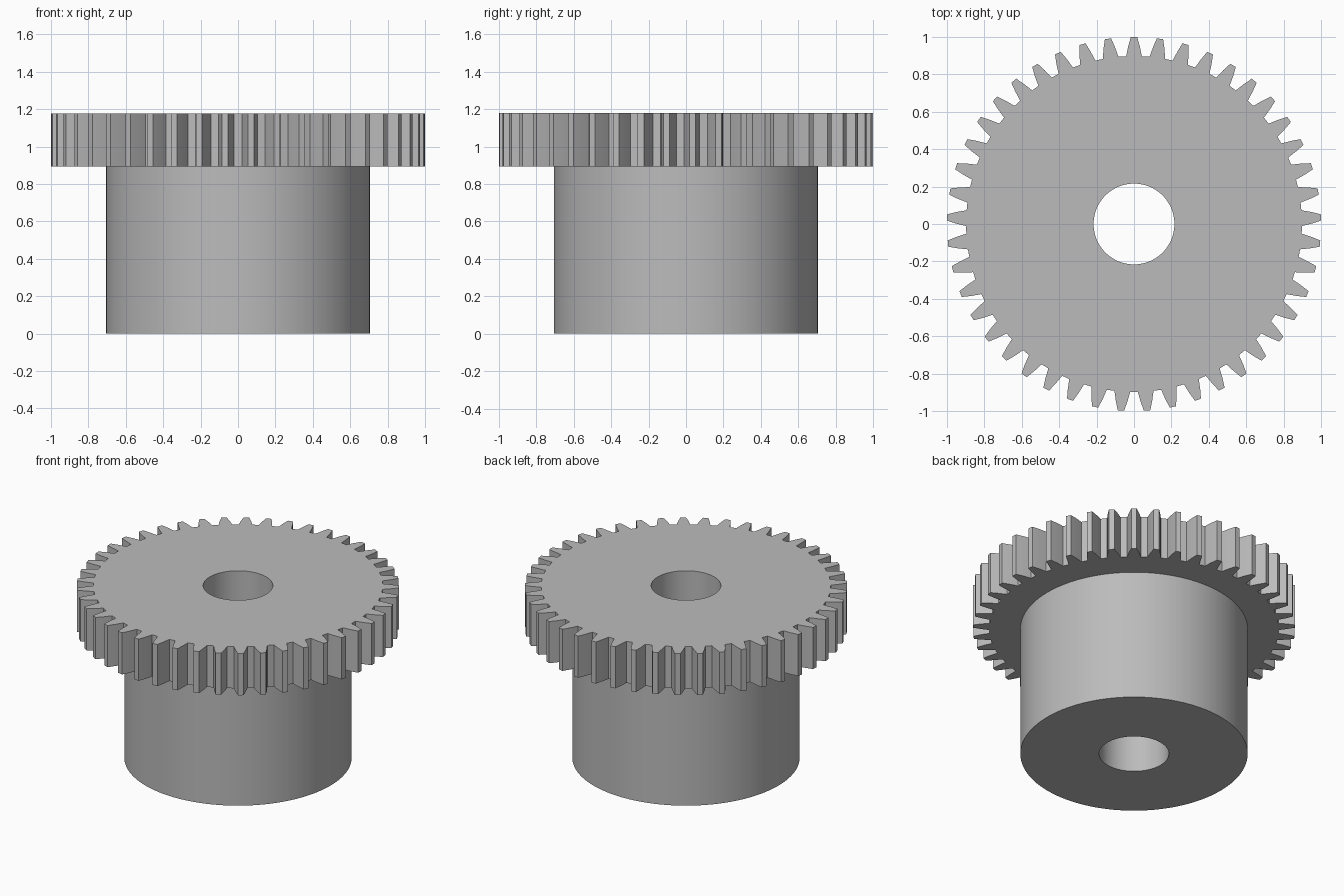
import bpy, bmesh
from math import atan2, cos, hypot, pi, radians, sin

TEETH = 45
BORE, HUB = 0.216, 0.705
GEAR_BOTTOM, GEAR_TOP = 0.893, 1.178
# One tooth: (radius, half width) from root to tip
FLANK = [(0.897, 0.042), (0.95, 0.031), (1.0, 0.017)]

cube = bpy.data.objects.get("Cube")
if cube:
    bpy.data.objects.remove(cube)

steel = bpy.data.materials.new("grey_steel")
steel.use_nodes = True
grey = (0.5, 0.5, 0.5, 1)
steel.diffuse_color = grey
steel.node_tree.nodes["Principled BSDF"].inputs["Base Color"].default_value = grey

# Toothed outline as (angle, radius), first tooth pointing to the back
tooth = [(r, -w) for r, w in FLANK] + [(r, w) for r, w in reversed(FLANK)]
outline = [(pi / 2 + 2 * pi * i / TEETH + atan2(w, r), hypot(r, w) if r < 1 else 1.0)
           for i in range(TEETH) for r, w in tooth]

bm = bmesh.new()


def loop(z, radius=None):
    """Ring of vertices: a circle, or the toothed outline if no radius is given."""
    return [bm.verts.new(((radius or r) * cos(a), (radius or r) * sin(a), z))
            for a, r in outline]


# Closed cross-section: bore, gear face, teeth, underside, hub, bottom, bore
rings = [loop(GEAR_TOP, BORE), loop(GEAR_TOP), loop(GEAR_BOTTOM),
         loop(GEAR_BOTTOM, HUB), loop(0, HUB), loop(0, BORE)]
for k, ring in enumerate(rings):
    following = rings[(k + 1) % len(rings)]
    for i in range(len(ring)):
        bm.faces.new((ring[i - 1], following[i - 1], following[i], ring[i]))
bmesh.ops.recalc_face_normals(bm, faces=bm.faces)

mesh = bpy.data.meshes.new("gear_with_hub")
bm.to_mesh(mesh)
bm.free()
mesh.materials.append(steel)
gear = bpy.data.objects.new("gear_with_hub", mesh)
bpy.context.collection.objects.link(gear)

# Smooth hub and bore, crisp rims and teeth
bpy.ops.object.select_all(action="DESELECT")
gear.select_set(True)
bpy.context.view_layer.objects.active = gear
bpy.ops.object.shade_smooth_by_angle(angle=radians(15))
